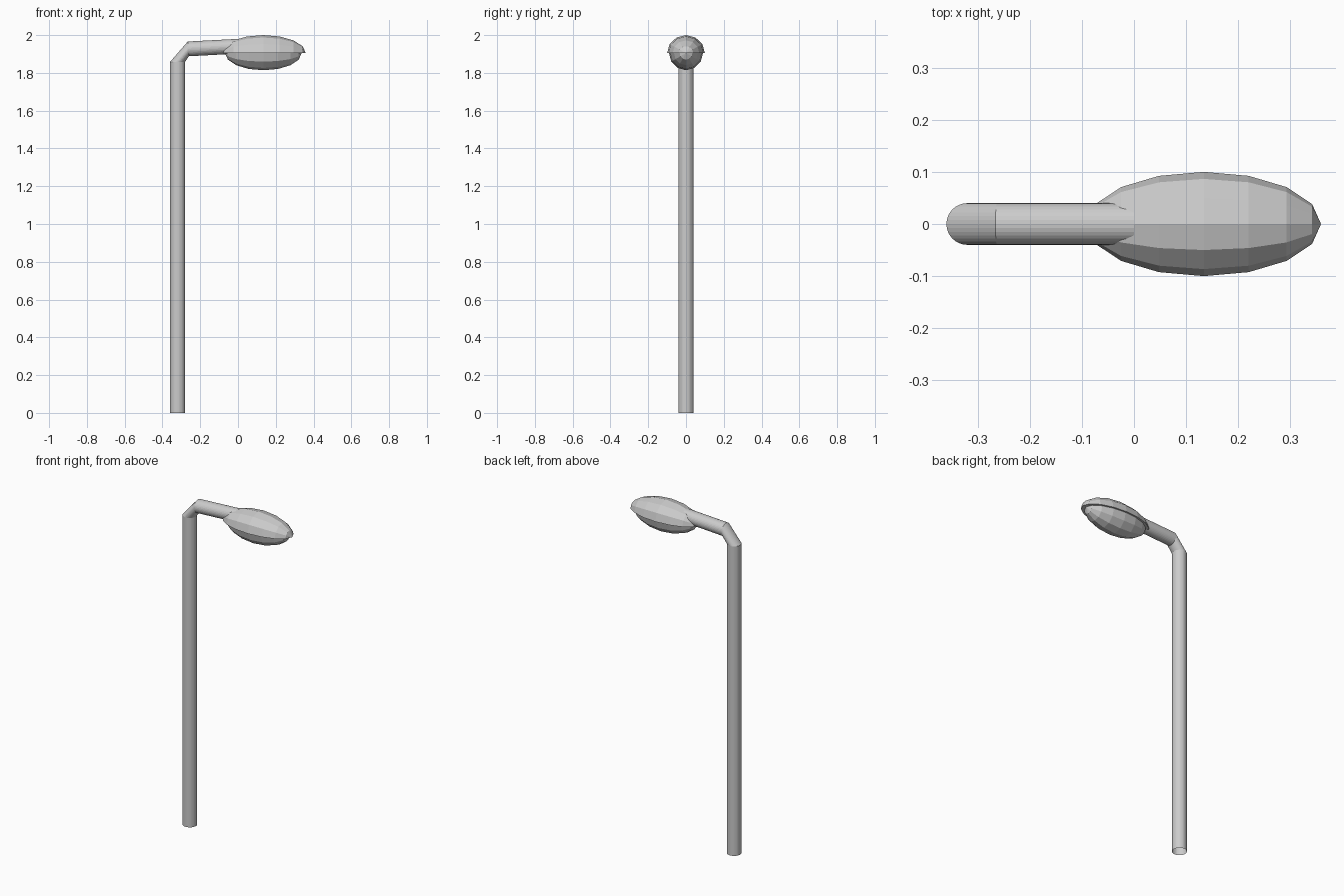
import bpy, bmesh, math
from mathutils import Matrix, Vector

if "Cube" in bpy.data.objects:
    bpy.data.objects.remove(bpy.data.objects["Cube"])


def finish(bm, name):
    bmesh.ops.recalc_face_normals(bm, faces=bm.faces)
    mesh = bpy.data.meshes.new(name)
    bm.to_mesh(mesh)
    bm.free()
    obj = bpy.data.objects.new(name, mesh)
    bpy.context.collection.objects.link(obj)
    return obj


def half_ellipsoid(name, centre, radii, side, cap):
    # Low-poly sphere with its poles along x; keep the upper or lower half
    bm = bmesh.new()
    bmesh.ops.create_uvsphere(bm, u_segments=12, v_segments=8, radius=1,
                              matrix=Matrix.Rotation(math.pi / 2, 4, 'Y'))
    drop = [v for v in bm.verts if v.co.z * side < -0.001]
    bmesh.ops.delete(bm, geom=drop, context='VERTS')
    if cap:
        rim = [e for e in bm.edges if e.is_boundary]
        bmesh.ops.holes_fill(bm, edges=rim, sides=0)
    bmesh.ops.scale(bm, vec=Vector(radii), verts=bm.verts)
    bmesh.ops.translate(bm, vec=Vector(centre), verts=bm.verts)
    return finish(bm, name)


def bent_tube(name, sections, half_width, sides):
    # Each section is the outer and inner (x, z) point of an elliptical ring
    bm = bmesh.new()
    rings = []
    for (ox, oz), (ix, iz) in sections:
        c = Vector(((ox + ix) / 2, 0, (oz + iz) / 2))
        u = Vector((ox, 0, oz)) - c
        ring = []
        for i in range(sides):
            a = 2 * math.pi * i / sides
            ring.append(bm.verts.new(
                c + u * math.cos(a) + Vector((0, half_width * math.sin(a), 0))))
        rings.append(ring)
    for r0, r1 in zip(rings, rings[1:]):
        for i in range(sides):
            j = (i + 1) % sides
            bm.faces.new((r0[i], r0[j], r1[j], r1[i]))
    return finish(bm, name)


# Pole with bent arm, open at the foot
bent_tube("pole_and_arm", [
    ((-0.36, 0.0), (-0.28, 0.0)),
    ((-0.36, 1.858), (-0.28, 1.858)),
    ((-0.266, 1.966), (-0.26, 1.888)),
    ((0.0, 1.98), (0.0, 1.902)),
], 0.04, 32)

# Lamp housing on top, slightly smaller lens below
half_ellipsoid("lamp_housing", (0.134, 0, 1.905), (0.225, 0.1, 0.095), 1, True)
half_ellipsoid("lamp_lens", (0.134, 0, 1.905), (0.203, 0.09, 0.091), -1, False)
